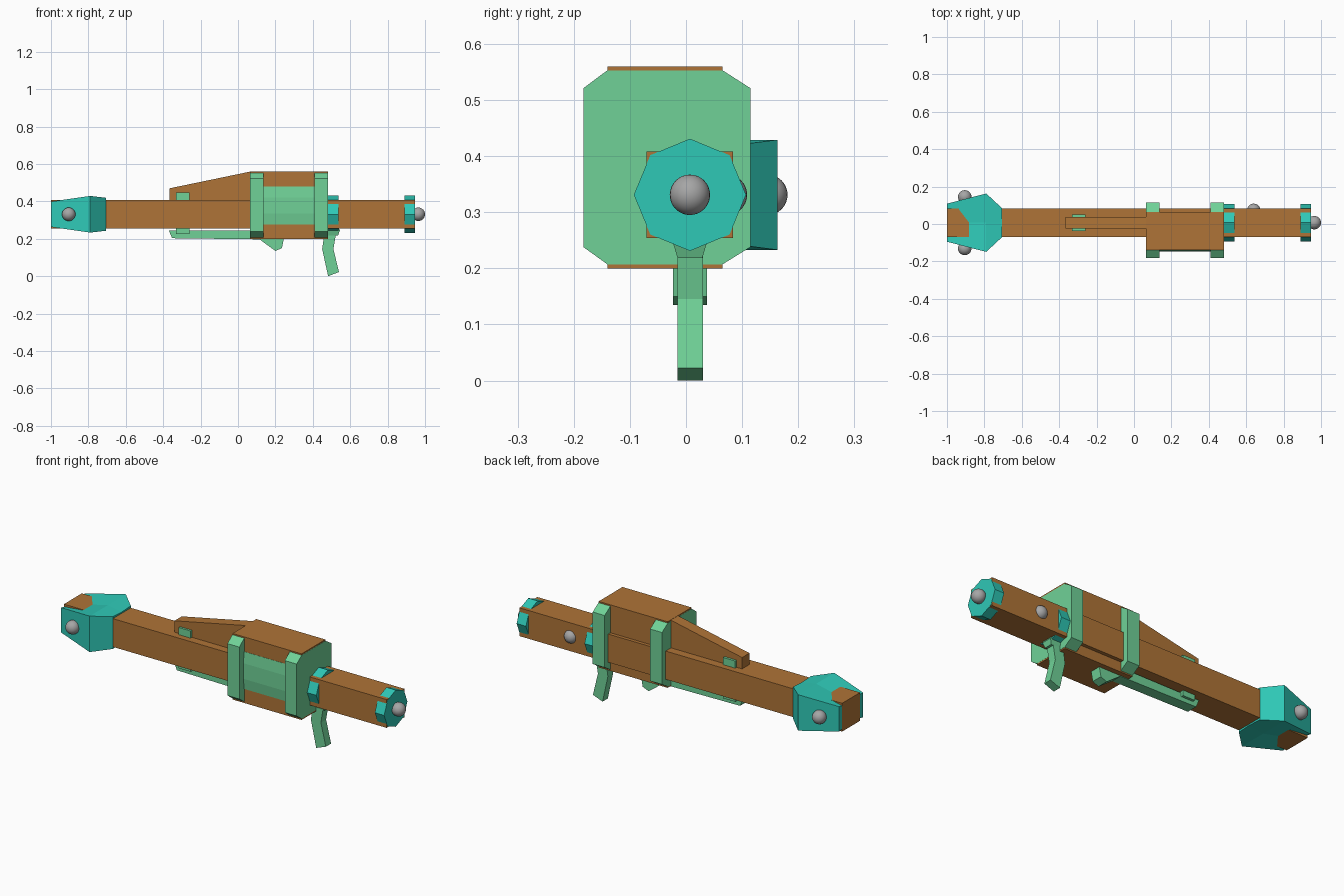
import bpy, bmesh, math
from mathutils import Matrix

if "Cube" in bpy.data.objects:
    bpy.data.objects.remove(bpy.data.objects["Cube"])

CY, CZ = 0.007, 0.331   # axis of the long beam


def material(name, rgb):
    m = bpy.data.materials.new(name)
    m.diffuse_color = (*rgb, 1)
    m.use_nodes = True
    m.node_tree.nodes["Principled BSDF"].inputs["Base Color"].default_value = m.diffuse_color
    return m


BROWN = material("wood_brown", (0.43, 0.175, 0.038))
TEAL = material("teal", (0.028, 0.58, 0.47))
GREEN = material("mint_green", (0.16, 0.64, 0.31))
GREY = material("stud_grey", (0.38, 0.38, 0.38))


def finish(name, bm, mat):
    bmesh.ops.recalc_face_normals(bm, faces=bm.faces)
    me = bpy.data.meshes.new(name)
    bm.to_mesh(me)
    bm.free()
    me.materials.append(mat)
    ob = bpy.data.objects.new(name, me)
    bpy.context.collection.objects.link(ob)
    return ob


def loft(name, rings, mat):
    """Skin a list of equal-length vertex rings and cap both ends."""
    bm = bmesh.new()
    rs = [[bm.verts.new(p) for p in r] for r in rings]
    n = len(rs[0])
    for a, b in zip(rs, rs[1:]):
        for i in range(n):
            j = (i + 1) % n
            bm.faces.new((a[i], a[j], b[j], b[i]))
    bm.faces.new(rs[0])
    bm.faces.new(rs[-1])
    return finish(name, bm, mat)


def along_x(name, yz, x0, x1, mat):
    return loft(name, [[(x, y, z) for y, z in yz] for x in (x0, x1)], mat)


def along_y(name, xz, y0, y1, mat):
    return loft(name, [[(x, y, z) for x, z in xz] for y in (y0, y1)], mat)


def box(name, x0, x1, y0, y1, z0, z1, mat):
    return along_x(name, [(y0, z0), (y1, z0), (y1, z1), (y0, z1)], x0, x1, mat)


def stud(name, x, y):
    bm = bmesh.new()
    bmesh.ops.create_uvsphere(bm, u_segments=24, v_segments=16, radius=0.036,
                              matrix=Matrix.Translation((x, y, CZ)))
    for f in bm.faces:
        f.smooth = True
    finish(name, bm, GREY)


# Long square beam
box("beam", -1.0, 0.945, CY - 0.077, CY + 0.077, CZ - 0.077, CZ + 0.077, BROWN)

# Flared butt: half width, half height at edge, half height in the middle
rings = []
for x, w, h, hm in ((-0.999, 0.102, 0.068, 0.05),
                    (-0.79, 0.156, 0.098, 0.098),
                    (-0.705, 0.077, 0.088, 0.084)):
    rings.append([(x, CY + a * w, CZ + b) for a, b in
                  ((-1, -h), (0, -hm), (1, -h), (1, h), (0, hm), (-1, h))])
loft("flared_butt", rings, TEAL)

# Octagonal bands around the barrel
octagon = [(CY + 0.1 * math.cos(i * math.pi / 4), CZ + 0.1 * math.sin(i * math.pi / 4))
           for i in range(8)]
along_x("barrel_band_rear", octagon, 0.48, 0.537, TEAL)
along_x("barrel_band_front", octagon, 0.89, 0.946, TEAL)

# Round studs
stud("muzzle_stud", 0.964, CY)
stud("barrel_side_stud", 0.64, CY + 0.066)
stud("butt_stud_back", -0.905, CY + 0.138)
stud("butt_stud_front", -0.905, CY - 0.138)

# Body housing with its top ridge
box("housing", 0.065, 0.481, -0.14, 0.065, 0.2, 0.56, BROWN)
along_y("top_ridge", [(-0.365, 0.39), (-0.365, 0.47), (0.065, 0.559),
                      (0.08, 0.559), (0.08, 0.39)], -0.025, 0.038, BROWN)

# Chamfered clamps around the housing
clamp = [(-0.14, 0.207), (0.065, 0.207), (0.115, 0.238), (0.115, 0.521),
         (0.065, 0.553), (-0.14, 0.553), (-0.183, 0.521), (-0.183, 0.238)]
for name, x in (("clamp_rear", 0.064), ("clamp_front", 0.41)):
    along_x(name, clamp, x, x + 0.072, GREEN)

# Slightly bulged side panel between the clamps
along_x("side_panel", [(-0.13, 0.277), (-0.141, 0.277), (-0.148, 0.335), (-0.148, 0.42),
                       (-0.141, 0.48), (-0.13, 0.48)], 0.13, 0.415, GREEN)

# Ridge clip
box("ridge_clip", -0.332, -0.26, -0.037, 0.051, 0.225, 0.447, GREEN)

# Lower lever with a drooping end
along_y("lower_lever", [(-0.37, 0.245), (-0.352, 0.203), (0.115, 0.197), (0.2, 0.135),
                        (0.235, 0.15), (0.245, 0.2), (0.245, 0.245)],
        -0.023, 0.037, GREEN)

# Handle and its mounting plate
along_y("handle", [(0.465, 0.25), (0.45, 0.145), (0.482, 0.0), (0.54, 0.022),
                   (0.51, 0.145), (0.528, 0.25)], -0.015, 0.03, GREEN)
loft("handle_mount", [[(x0, CY - w, z), (x1, CY - w, z), (x1, CY + w, z), (x0, CY + w, z)]
                      for x0, x1, w, z in ((0.455, 0.535, 0.022, 0.218),
                                           (0.45, 0.545, 0.03, 0.245),
                                           (0.45, 0.54, 0.03, 0.256))], GREEN)
